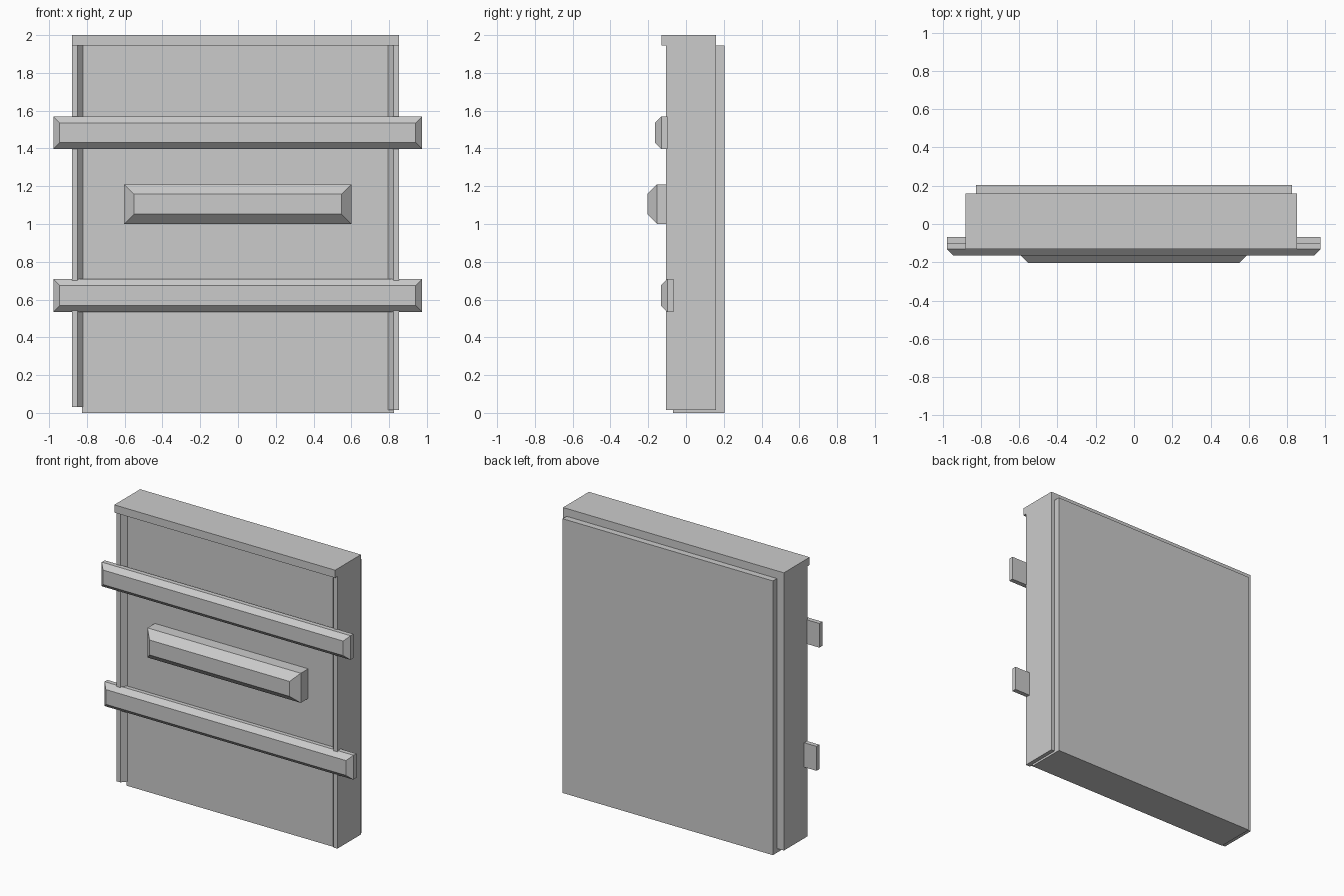
import bpy, bmesh

if "Cube" in bpy.data.objects:
    bpy.data.objects.remove(bpy.data.objects["Cube"])


def finish(name, bm):
    bmesh.ops.recalc_face_normals(bm, faces=bm.faces)
    mesh = bpy.data.meshes.new(name)
    bm.to_mesh(mesh)
    bm.free()
    obj = bpy.data.objects.new(name, mesh)
    bpy.context.collection.objects.link(obj)
    return obj


def loft(name, rings):
    """Closed solid skinned between rings of equal length, capped at both ends."""
    bm = bmesh.new()
    loops = [[bm.verts.new(p) for p in ring] for ring in rings]
    n = len(loops[0])
    for a, b in zip(loops, loops[1:]):
        for i in range(n):
            j = (i + 1) % n
            bm.faces.new((a[i], a[j], b[j], b[i]))
    bm.faces.new(loops[0])
    bm.faces.new(loops[-1])
    return finish(name, bm)


def rect(x0, x1, z0, z1, y):
    return [(x0, y, z0), (x1, y, z0), (x1, y, z1), (x0, y, z1)]


def box(name, x0, x1, y0, y1, z0, z1):
    return loft(name, [rect(x0, x1, z0, z1, y0), rect(x0, x1, z0, z1, y1)])


def chamfered_bar(name, x0, x1, z0, z1, back, front, c):
    """Bar whose front face is inset by a chamfer on all four sides."""
    return loft(name, [rect(x0, x1, z0, z1, back),
                       rect(x0, x1, z0, z1, front + c),
                       rect(x0 + c, x1 - c, z0 + c, z1 - c, front)])


def post(name, outer, inward, z0, z1):
    """Upright with a chamfered inner front edge."""
    profile = [(0, 0.16), (0, -0.105), (0.03, -0.105), (0.06, -0.07), (0.06, 0.16)]
    return loft(name, [[(outer + inward * u, y, z) for u, y in profile]
                       for z in (z0, z1)])


# Door slab
box("door_panel", -0.825, 0.825, -0.07, 0.205, 0.0, 1.945)

# Frame: two uprights and a top cap
post("left_post", -0.88, 1, 0.03, 1.95)
post("right_post", 0.853, -1, 0.015, 1.95)
box("top_cap", -0.88, 0.853, -0.13, 0.16, 1.945, 2.0)

# Cross bars and the central block
chamfered_bar("upper_bar", -0.978, 0.975, 1.397, 1.568, -0.098, -0.165, 0.034)
chamfered_bar("lower_bar", -0.978, 0.975, 0.535, 0.708, -0.067, -0.133, 0.034)
chamfered_bar("center_block", -0.603, 0.6, 1.0, 1.21, -0.065, -0.205, 0.052)
